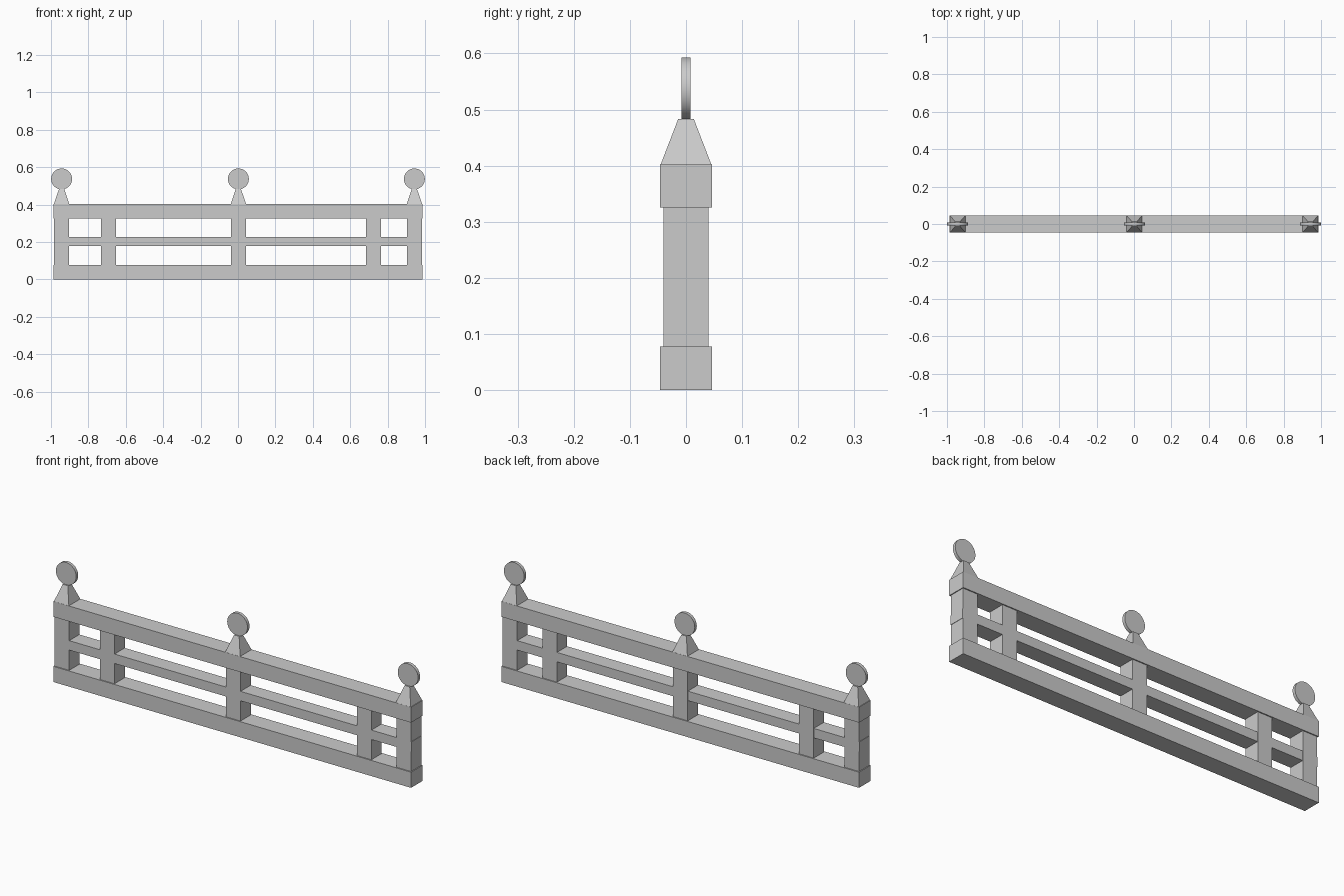
import bpy, bmesh, math
from mathutils import Matrix

if "Cube" in bpy.data.objects:
    bpy.data.objects.remove(bpy.data.objects["Cube"])


def finish(name, bm):
    bmesh.ops.recalc_face_normals(bm, faces=bm.faces)
    mesh = bpy.data.meshes.new(name)
    bm.to_mesh(mesh)
    bm.free()
    ob = bpy.data.objects.new(name, mesh)
    bpy.context.collection.objects.link(ob)
    return ob


def block(name, x, half_x, half_y, z0, z1, top=None):
    """Box between z0 and z1; top=(hx, hy) tapers the upper face."""
    bm = bmesh.new()
    bmesh.ops.create_cube(bm, size=2)
    for v in bm.verts:
        up = v.co.z > 0
        hx, hy = top if (up and top) else (half_x, half_y)
        v.co = (x + v.co.x * hx, v.co.y * hy, z1 if up else z0)
    return finish(name, bm)


def disc(name, x, z, radius, half_y):
    bm = bmesh.new()
    bmesh.ops.create_cone(bm, cap_ends=True, segments=32, radius1=radius,
                          radius2=radius, depth=2 * half_y)
    bmesh.ops.transform(bm, verts=bm.verts, matrix=Matrix.Translation((x, 0, z))
                        @ Matrix.Rotation(math.pi / 2, 4, 'X'))
    ob = finish(name, bm)
    bpy.context.view_layer.objects.active = ob
    ob.select_set(True)
    bpy.ops.object.shade_smooth_by_angle(angle=math.radians(35))
    ob.select_set(False)


# Horizontal rails
block("bottom_rail", 0, 0.987, 0.046, 0, 0.078)
block("middle_rail", 0, 0.985, 0.04, 0.179, 0.226)
block("top_rail", 0, 0.987, 0.046, 0.325, 0.402)

# Uprights between the rails
for name, x in (("left_end_post", -0.943), ("left_inner_post", -0.693),
                ("centre_post", 0.002), ("right_inner_post", 0.724),
                ("right_end_post", 0.943)):
    block(name, x, 0.04, 0.0405, 0.07, 0.33)

# Tapered caps with disc finials
for side, x in (("left", -0.943), ("centre", 0.002), ("right", 0.943)):
    block(side + "_cap", x, 0.042, 0.046, 0.4, 0.483, top=(0.014, 0.014))
    disc(side + "_finial", x, 0.537, 0.056, 0.008)
